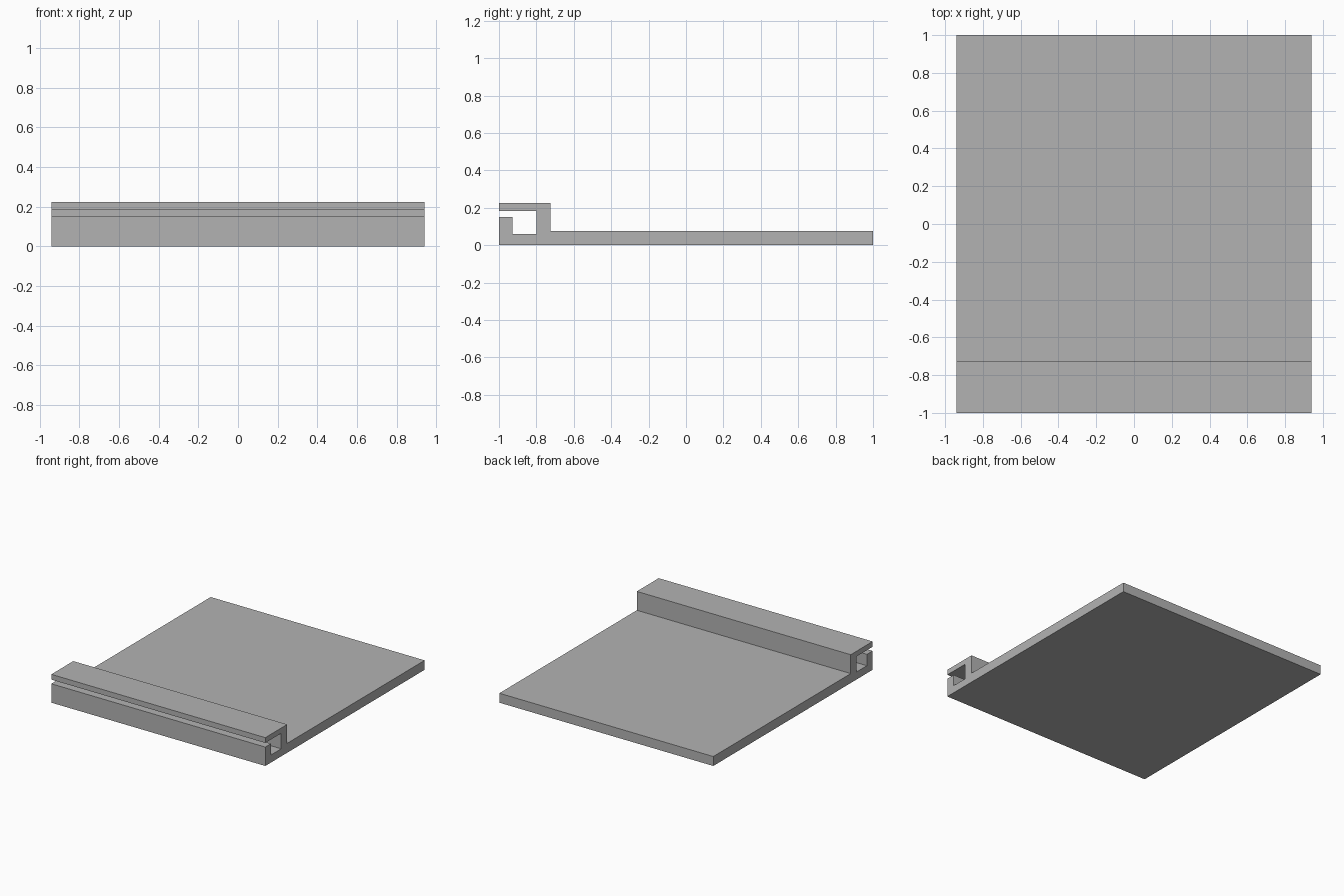
import bpy
import bmesh

cube = bpy.data.objects.get("Cube")
if cube:
    bpy.data.objects.remove(cube, do_unlink=True)

HALF_WIDTH = 0.94

# Plain grey material
grey = bpy.data.materials.new("plain_grey")
grey.use_nodes = True
colour = (0.45, 0.45, 0.45, 1.0)
grey.diffuse_color = colour
grey.node_tree.nodes["Principled BSDF"].inputs["Base Color"].default_value = colour


def extrude_profile(name, profile, material):
    """Sweep a closed (y, z) outline across the full width."""
    bm = bmesh.new()
    face = bm.faces.new([bm.verts.new((-HALF_WIDTH, y, z)) for y, z in profile])
    swept = bmesh.ops.extrude_face_region(bm, geom=[face])
    verts = [v for v in swept["geom"] if isinstance(v, bmesh.types.BMVert)]
    bmesh.ops.translate(bm, verts=verts, vec=(2 * HALF_WIDTH, 0, 0))
    bmesh.ops.recalc_face_normals(bm, faces=bm.faces)
    mesh = bpy.data.meshes.new(name)
    bm.to_mesh(mesh)
    bm.free()
    mesh.materials.append(material)
    obj = bpy.data.objects.new(name, mesh)
    bpy.context.collection.objects.link(obj)
    return obj


# Flat plate with a front lip and an overhanging hook that form a slotted channel
extrude_profile("plate_with_slotted_channel", [
    (-1.0, 0.0), (1.0, 0.0), (1.0, 0.075),        # plate underside and back edge
    (-0.725, 0.075), (-0.725, 0.225),             # plate top and hook back
    (-1.0, 0.225), (-1.0, 0.183), (-0.80, 0.183),  # hook overhang
    (-0.80, 0.06), (-0.928, 0.06),                # channel floor
    (-0.928, 0.15), (-1.0, 0.15),                 # front lip
], grey)
